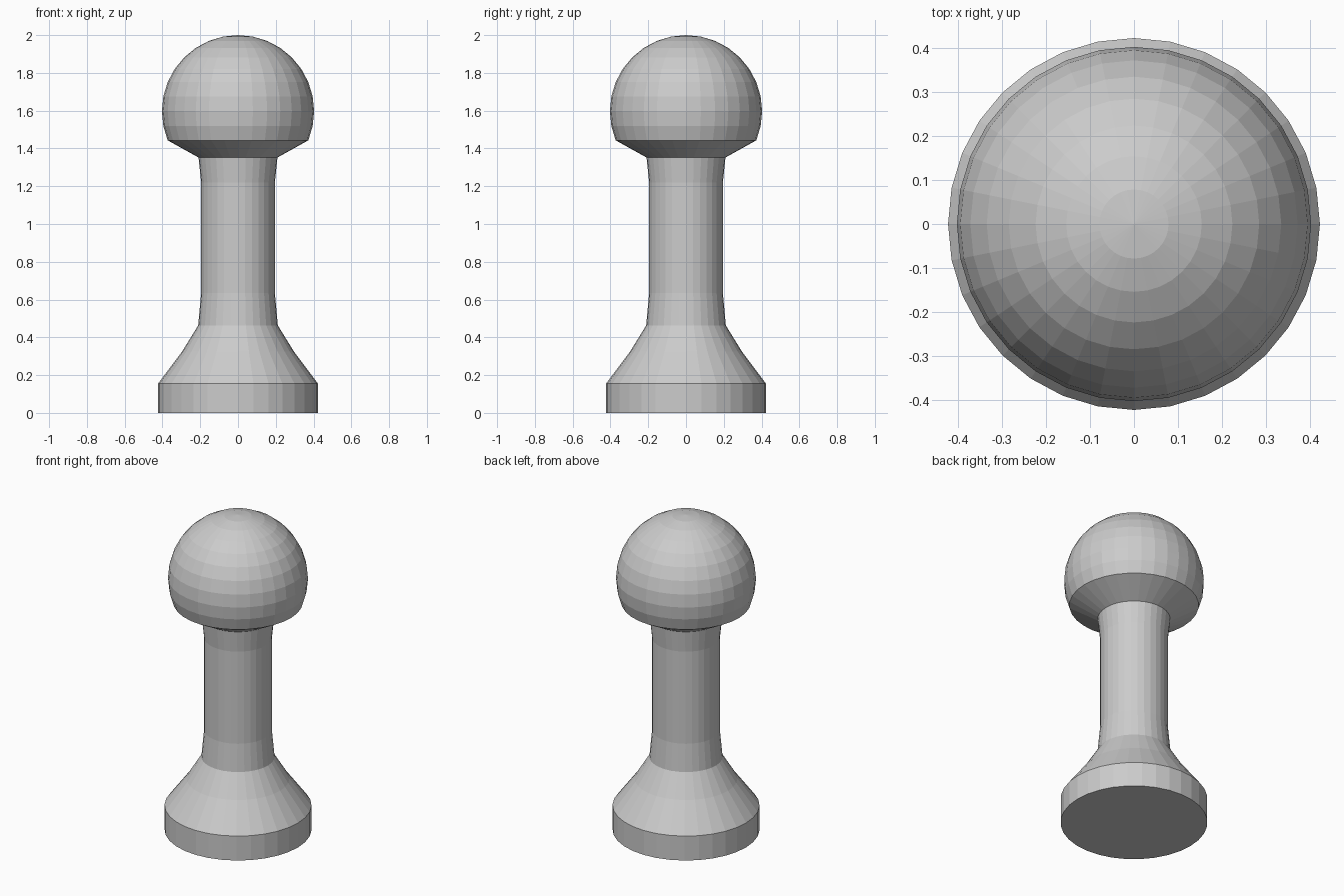
import bpy, bmesh
from math import pi, sin, cos

if "Cube" in bpy.data.objects:
    bpy.data.objects.remove(bpy.data.objects["Cube"])

SIDES = 32
R, CZ = 0.403, 1.597  # head sphere radius and centre height

# Base and stem half-profile as (radius, height)
profile = [(0, 0), (0.423, 0), (0.423, 0.155), (0.296, 0.325), (0.211, 0.463),
           (0.195, 0.635), (0.195, 1.22), (0.209, 1.352)]

# Head: sphere rings from just below the equator up to the pole
profile += [(R * sin(i * pi / 16), CZ + R * cos(i * pi / 16)) for i in range(10, 0, -1)]
profile.append((0, CZ + R))

# Revolve the profile
bm = bmesh.new()
verts = [bm.verts.new((r, 0, z)) for r, z in profile]
edges = [bm.edges.new(pair) for pair in zip(verts, verts[1:])]
bmesh.ops.spin(bm, geom=verts + edges, cent=(0, 0, 0), axis=(0, 0, 1),
               angle=2 * pi, steps=SIDES, use_merge=True)
bmesh.ops.remove_doubles(bm, verts=bm.verts, dist=1e-4)
bmesh.ops.recalc_face_normals(bm, faces=bm.faces)

mesh = bpy.data.meshes.new("round_headed_peg")
bm.to_mesh(mesh)
bm.free()
peg = bpy.data.objects.new("round_headed_peg", mesh)
bpy.context.collection.objects.link(peg)
